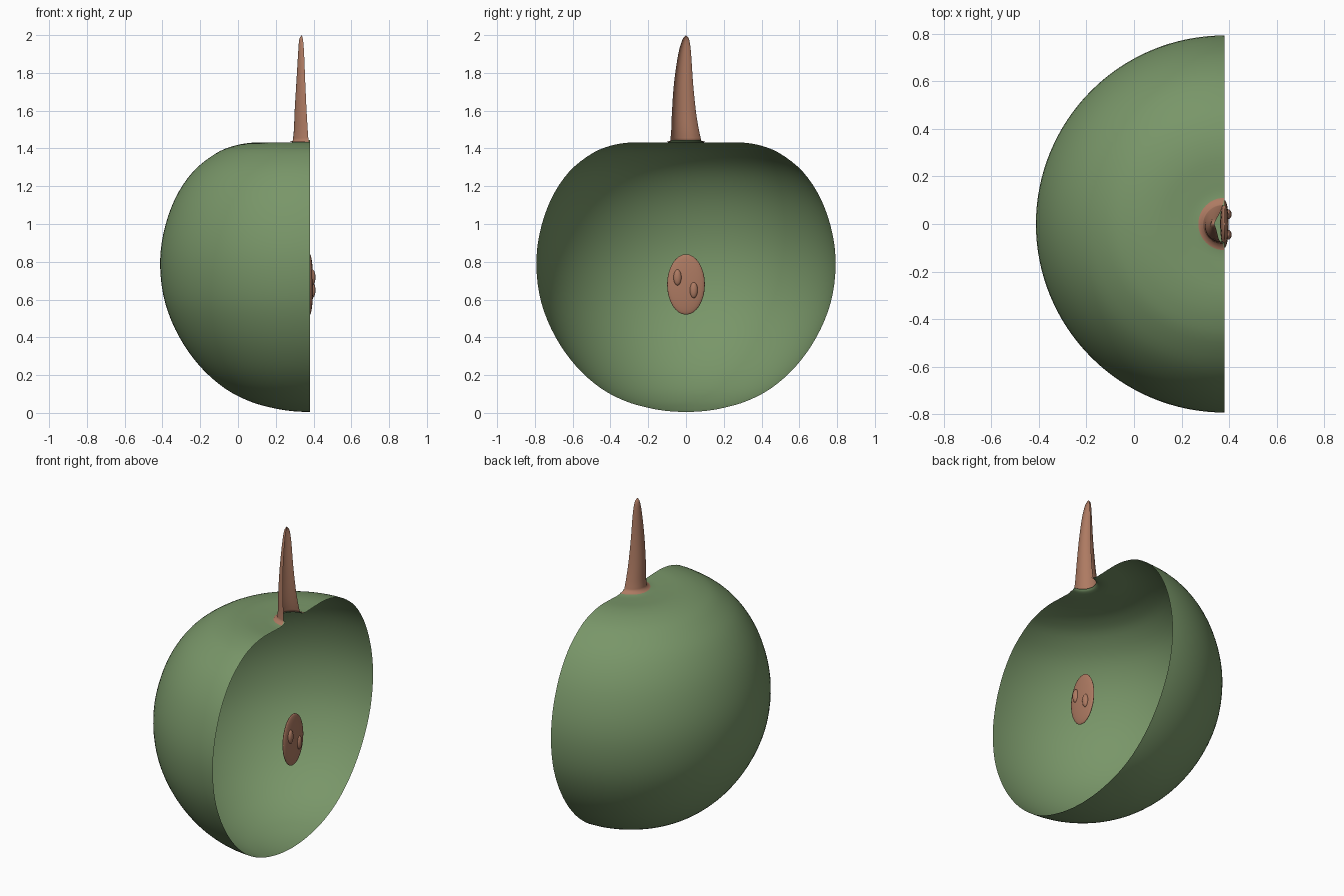
import bpy, bmesh, math
from mathutils import Vector

cube = bpy.data.objects.get("Cube")
if cube:
    bpy.data.objects.remove(cube)

CUT_X = 0.38      # plane where the fruit is halved


def material(name, rgb):
    m = bpy.data.materials.new(name)
    m.use_nodes = True
    m.diffuse_color = (*rgb, 1)
    bsdf = m.node_tree.nodes["Principled BSDF"]
    bsdf.inputs["Base Color"].default_value = (*rgb, 1)
    bsdf.inputs["Roughness"].default_value = 0.7
    return m


green = material("leaf green", (0.19, 0.305, 0.14))
brown = material("warm brown", (0.42, 0.195, 0.122))


def smooth_path(points, steps=4):
    """Catmull-Rom spline through the points."""
    p = [Vector(q) for q in points]
    p = [2 * p[0] - p[1]] + p + [2 * p[-1] - p[-2]]
    out = []
    for a, b, c, d in zip(p, p[1:], p[2:], p[3:]):
        for i in range(steps):
            t = i / steps
            out.append(0.5 * (2 * b + (c - a) * t + (2 * a - 5 * b + 4 * c - d) * t * t
                              + (3 * b - a - 3 * c + d) * t ** 3))
    return out + [p[-2]]


def finish(name, bm, mat):
    mesh = bpy.data.meshes.new(name)
    bm.to_mesh(mesh)
    bm.free()
    mesh.materials.append(mat)
    mesh.shade_smooth()
    obj = bpy.data.objects.new(name, mesh)
    bpy.context.collection.objects.link(obj)
    return obj


def half_loft(name, rings, mat, segments):
    """Skin of half rings (cut x, y centre, z, depth, half width), open at +x."""
    bm = bmesh.new()
    rows = []
    for x, y, z, depth, width in rings:
        row = []
        for i in range(segments + 1):
            a = math.pi * i / segments
            row.append(bm.verts.new((x - depth * math.sin(a), y + width * math.cos(a), z)))
        rows.append(row)
    for low, high in zip(rows, rows[1:]):
        for i in range(segments):
            bm.faces.new((low[i], low[i + 1], high[i + 1], high[i]))
    bmesh.ops.remove_doubles(bm, verts=bm.verts, dist=1e-5)
    return finish(name, bm, mat)


# Hollow half fruit: radius and height from the bottom to the rim by the stem
profile = [(0, 0.004), (0.1, 0.01), (0.2, 0.027), (0.32, 0.062), (0.45, 0.13),
           (0.58, 0.245), (0.69, 0.4), (0.765, 0.58), (0.792, 0.77), (0.775, 0.95),
           (0.715, 1.13), (0.62, 1.275), (0.5, 1.372), (0.4, 1.414), (0.3, 1.431),
           (0.2, 1.43), (0.13, 1.428), (0.09, 1.434), (0.075, 1.445)]
half_loft("fruit_half", [(CUT_X, 0, z, r, r) for r, z in smooth_path(profile)], green, 64)

# Tapered, slightly bent half stem with a flared foot
stem = [(0.38, 0, 1.433, 0.11, 0.11), (0.373, -0.001, 1.441, 0.083, 0.082),
        (0.369, -0.005, 1.5, 0.073, 0.073), (0.363, -0.011, 1.6, 0.063, 0.063),
        (0.356, -0.013, 1.75, 0.047, 0.05), (0.35, -0.007, 1.9, 0.032, 0.034),
        (0.344, -0.001, 1.975, 0.02, 0.018), (0.337, 0, 2.0, 0.0, 0.0)]
rings = [stem[0]] + [tuple(v) for v in smooth_path(stem[1:])]
half_loft("stem", rings, brown, 24)


def pip(name, centre, radii):
    bm = bmesh.new()
    bmesh.ops.create_uvsphere(bm, u_segments=32, v_segments=16, radius=1)
    bmesh.ops.scale(bm, vec=radii, verts=bm.verts)
    bmesh.ops.translate(bm, vec=centre, verts=bm.verts)
    return finish(name, bm, brown)


# Core disc and its two seeds
pip("core", (CUT_X, 0, 0.68), (0.018, 0.1, 0.16))
pip("seed_front", (0.394, -0.045, 0.717), (0.016, 0.021, 0.042))
pip("seed_back", (0.394, 0.041, 0.65), (0.016, 0.021, 0.042))
